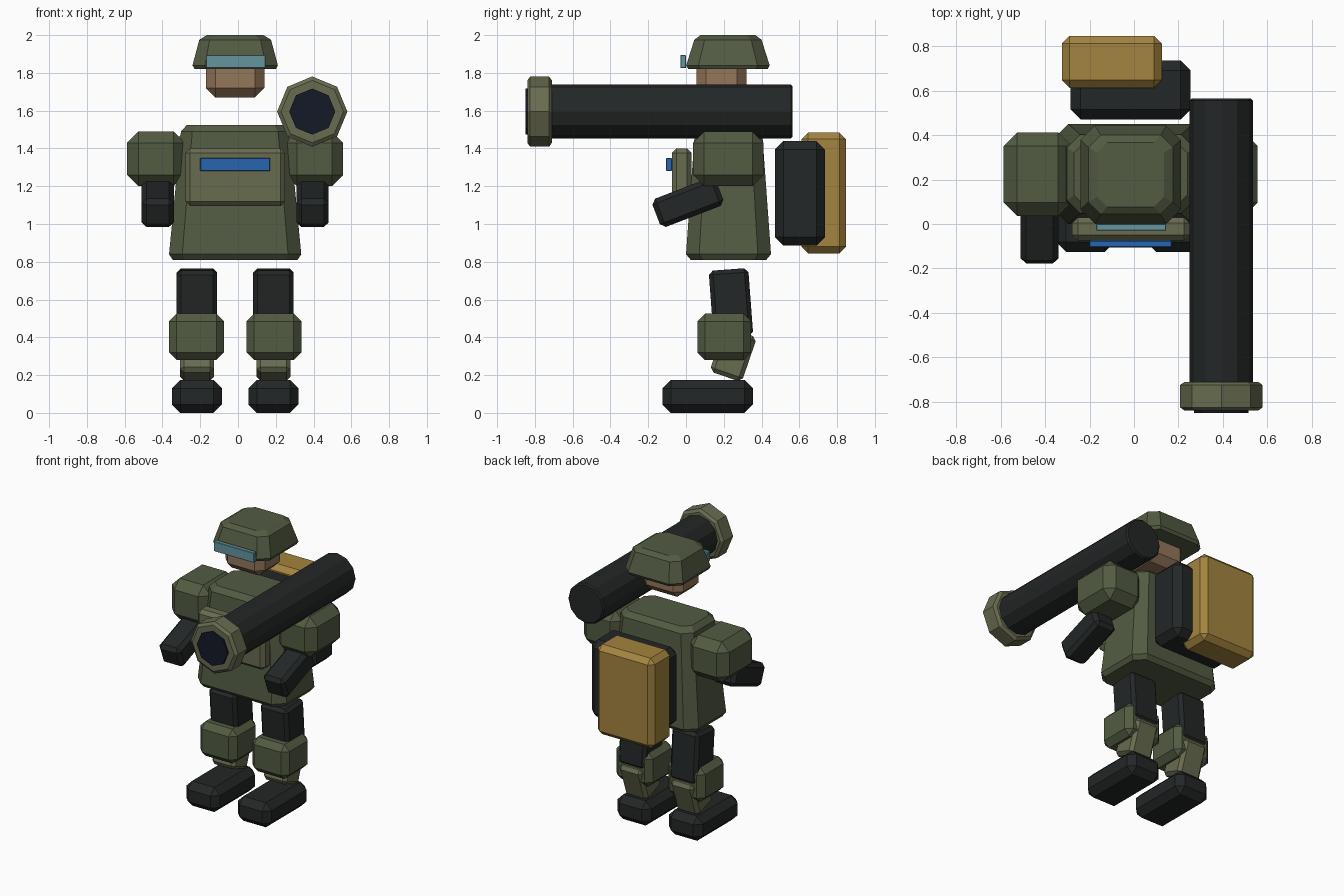
import bpy, bmesh
from math import radians, pi, cos, sin
from mathutils import Matrix

if "Cube" in bpy.data.objects:
    bpy.data.objects.remove(bpy.data.objects["Cube"])

CX = -0.015  # body centre line


def mat(name, rgb):
    m = bpy.data.materials.new(name)
    m.diffuse_color = (*rgb, 1)
    m.use_nodes = True
    m.node_tree.nodes["Principled BSDF"].inputs["Base Color"].default_value = m.diffuse_color
    return m


OLIVE = mat("olive", (0.085, 0.105, 0.055))
DARK = mat("dark", (0.017, 0.02, 0.02))
KHAKI = mat("khaki", (0.14, 0.15, 0.08))
GOLD = mat("gold", (0.37, 0.23, 0.05))
SKIN = mat("skin", (0.30, 0.18, 0.10))
GLASS = mat("glass", (0.13, 0.30, 0.35))
BLUE = mat("blue", (0.02, 0.13, 0.43))
BORE = mat("bore", (0.007, 0.01, 0.02))


def finish(bm, name, material):
    bmesh.ops.recalc_face_normals(bm, faces=bm.faces[:])
    me = bpy.data.meshes.new(name)
    bm.to_mesh(me)
    bm.free()
    me.materials.append(material)
    ob = bpy.data.objects.new(name, me)
    bpy.context.collection.objects.link(ob)
    return ob


def box(name, material, centre, size, bevel=0.0, tilt=0):
    """Chamfered box, tilted about x."""
    bm = bmesh.new()
    bmesh.ops.create_cube(bm, size=1)
    bmesh.ops.scale(bm, vec=size, verts=bm.verts)
    if bevel:
        bmesh.ops.bevel(bm, geom=bm.edges[:], offset=bevel, segments=1,
                        affect='EDGES', clamp_overlap=True)
    ob = finish(bm, name, material)
    ob.location = centre
    ob.rotation_euler.x = radians(tilt)
    return ob


def span(name, material, x, y, z, bevel=0.0):
    """Chamfered box from its extents."""
    e = (x, y, z)
    return box(name, material, [(a + b) / 2 for a, b in e],
               [b - a for a, b in e], bevel)


def loft(name, material, centre, sections):
    """Stack of corner-cut rectangles: (z, half x, half y, corner)."""
    bm = bmesh.new()
    rings = []
    for z, hx, hy, c in sections:
        pts = [(hx, -hy + c), (hx, hy - c), (hx - c, hy), (c - hx, hy),
               (-hx, hy - c), (-hx, c - hy), (c - hx, -hy), (hx - c, -hy)]
        rings.append([bm.verts.new((x, y, z)) for x, y in pts])
    for a, b in zip(rings, rings[1:]):
        for i in range(8):
            j = (i + 1) % 8
            bm.faces.new((a[i], a[j], b[j], b[i]))
    bm.faces.new(rings[0][::-1])
    bm.faces.new(rings[-1])
    finish(bm, name, material).location = (*centre, 0)


def barrel(name, material, x, z, profile, sides):
    """Closed turned part along y: profile of (y, radius)."""
    bm = bmesh.new()
    rings = []
    for y, r in profile:
        rings.append([bm.verts.new((x + r * cos(2 * pi * i / sides), y,
                                    z + r * sin(2 * pi * i / sides)))
                      for i in range(sides)])
    for a, b in zip(rings, rings[1:]):
        for i in range(sides):
            j = (i + 1) % sides
            bm.faces.new((a[i], a[j], b[j], b[i]))
    bm.faces.new(rings[0])
    bm.faces.new(rings[-1])
    finish(bm, name, material)


# Head, helmet and visor
loft("helmet", OLIVE, (CX, 0.222), [
    (1.82, 0.215, 0.21, 0.06), (1.84, 0.226, 0.221, 0.065),
    (1.975, 0.19, 0.178, 0.055), (2.0, 0.15, 0.145, 0.045)])
span("head", SKIN, (-0.17, 0.14), (0.055, 0.32), (1.67, 1.90), 0.05)
span("visor", GLASS, (-0.17, 0.145), (-0.03, 0.0), (1.825, 1.895), 0.003)

# Torso with chest plate
loft("torso", OLIVE, (CX, 0.225), [
    (0.81, 0.33, 0.20, 0.06), (0.84, 0.35, 0.225, 0.07),
    (1.49, 0.287, 0.178, 0.06), (1.525, 0.255, 0.145, 0.05)])
span("chest_plate", KHAKI, (-0.278, 0.25), (-0.075, 0.03), (1.095, 1.40), 0.025)
span("chest_stripe", BLUE, (-0.20, 0.17), (-0.105, -0.075), (1.28, 1.35), 0.003)

# Arms and legs, mirrored about the body centre line
for side, s in (("left", 1), ("right", -1)):
    def at(dx, y, z):
        return (CX + s * dx, y, z)
    box(side + "_shoulder", OLIVE, at(0.419, 0.224, 1.345), (0.305, 0.375, 0.29), 0.06)
    box(side + "_forearm", DARK, at(0.41, 0.01, 1.115), (0.17, 0.36, 0.16), 0.025, 21)
    box(side + "_thigh", DARK, at(0.2025, 0.238, 0.58), (0.215, 0.21, 0.36), 0.022, 4.3)
    box(side + "_knee_pad", OLIVE, at(0.205, 0.2025, 0.4025), (0.29, 0.285, 0.245), 0.04)
    box(side + "_shin", KHAKI, at(0.2025, 0.25, 0.31), (0.18, 0.18, 0.25), 0.022, -19)
    box(side + "_boot", DARK, at(0.2025, 0.115, 0.0875), (0.265, 0.48, 0.175), 0.045)

# Backpack and its outer case
span("backpack", DARK, (-0.285, 0.255), (0.47, 0.735), (0.885, 1.44), 0.045)
span("pack_case", GOLD, (-0.325, 0.125), (0.612, 0.847), (0.845, 1.485), 0.035)

# Shoulder tube with front collar and bore
barrel("tube", DARK, 0.393, 1.595,
       [(-0.72, 0.143), (0.555, 0.143), (0.565, 0.133)], 12)
barrel("tube_collar", KHAKI, 0.393, 1.595,
       [(-0.84, 0.165), (-0.825, 0.186), (-0.725, 0.186), (-0.71, 0.165)], 8)
barrel("tube_bore", BORE, 0.393, 1.595, [(-0.85, 0.122), (-0.80, 0.122)], 8)
